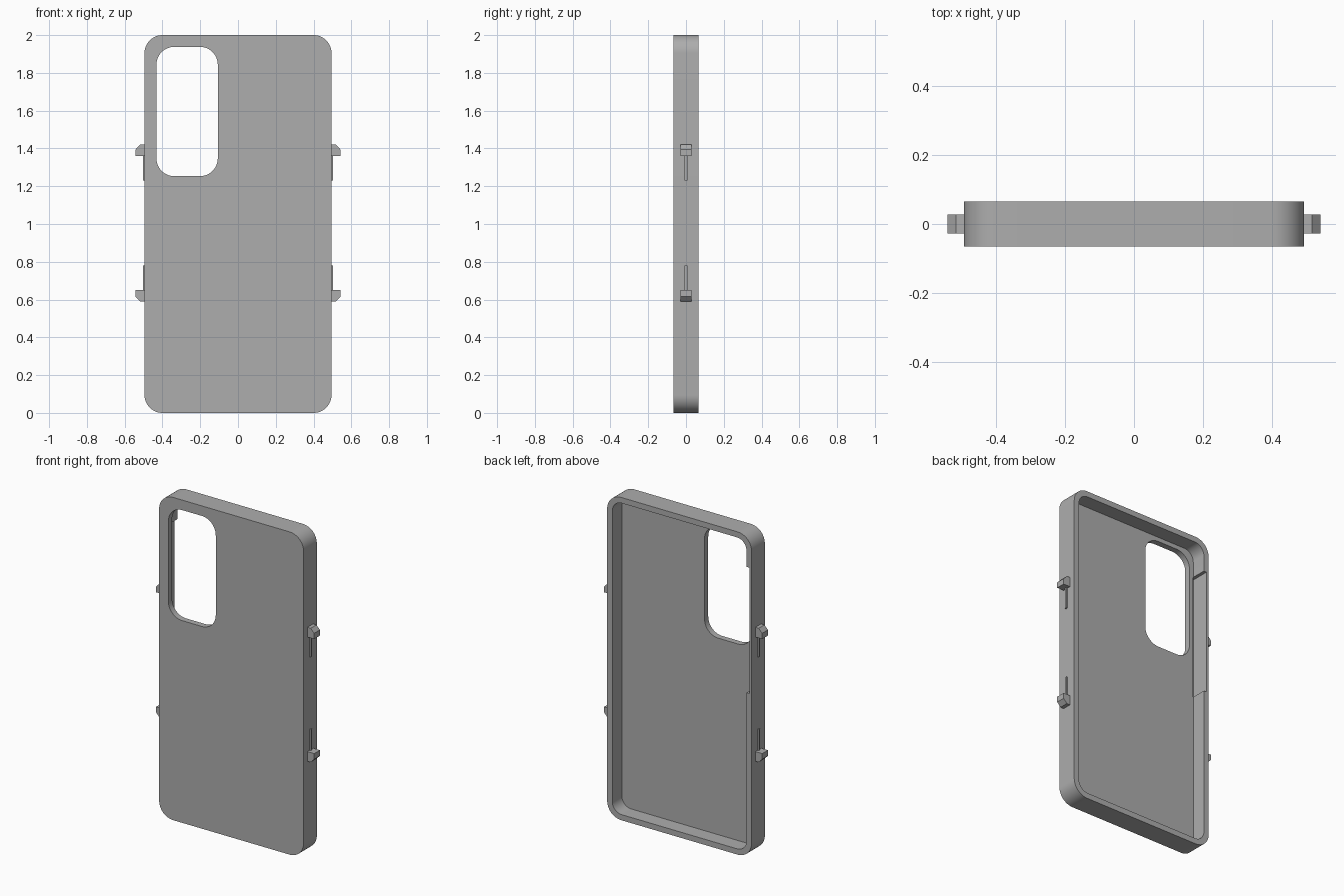
import bpy, bmesh, math

cube = bpy.data.objects.get("Cube")
if cube:
    bpy.data.objects.remove(cube, do_unlink=True)

grey = bpy.data.materials.new("mid grey")
grey.use_nodes = True
colour = (0.42, 0.42, 0.42, 1)
grey.diffuse_color = colour
grey.node_tree.nodes["Principled BSDF"].inputs["Base Color"].default_value = colour


def prism(name, outline, y0, y1):
    """Extrude an x-z outline from y0 to y1."""
    bm = bmesh.new()
    face = bm.faces.new([bm.verts.new((x, y0, z)) for x, z in outline])
    grown = bmesh.ops.extrude_face_region(bm, geom=[face])["geom"]
    verts = [v for v in grown if isinstance(v, bmesh.types.BMVert)]
    bmesh.ops.translate(bm, verts=verts, vec=(0, y1 - y0, 0))
    bmesh.ops.recalc_face_normals(bm, faces=bm.faces)
    mesh = bpy.data.meshes.new(name)
    bm.to_mesh(mesh)
    bm.free()
    mesh.materials.append(grey)
    obj = bpy.data.objects.new(name, mesh)
    bpy.context.collection.objects.link(obj)
    return obj


def rounded(x0, x1, z0, z1, r, steps=12):
    """Rectangle outline with round corners."""
    corners = [(x1 - r, z1 - r), (x0 + r, z1 - r), (x0 + r, z0 + r), (x1 - r, z0 + r)]
    points = []
    for i, (cx, cz) in enumerate(corners):
        for s in range(steps + 1):
            a = math.pi / 2 * (i + s / steps)
            points.append((cx + r * math.cos(a), cz + r * math.sin(a)))
    return points


def box(x0, x1, z0, z1):
    return [(x0, z0), (x1, z0), (x1, z1), (x0, z1)]


# Case shell: solid slab with the hollow, camera window and button recess cut out
shell = prism("case_shell", rounded(-0.495, 0.495, 0, 2, 0.095), -0.065, 0.065)
cutters = [
    prism("hollow_cutter", rounded(-0.46, 0.46, 0.035, 1.965, 0.065), -0.028, 0.2),
    prism("window_cutter", rounded(-0.432, -0.107, 1.253, 1.938, 0.095), -0.2, 0.01),
    prism("recess_cutter", box(-0.48, -0.459, 1.02, 1.8), -0.05, 0.2),
]
for cutter in cutters:
    cutter.hide_render = True
    mod = shell.modifiers.new(cutter.name, "BOOLEAN")
    mod.operation = "DIFFERENCE"
    mod.solver = "EXACT"
    mod.object = cutter
graph = bpy.context.evaluated_depsgraph_get()
shell.data = bpy.data.meshes.new_from_object(shell.evaluated_get(graph))
shell.modifiers.clear()
for cutter in cutters:
    bpy.data.objects.remove(cutter, do_unlink=True)

bpy.ops.object.select_all(action="DESELECT")
shell.select_set(True)
bpy.context.view_layer.objects.active = shell
bpy.ops.object.shade_smooth_by_angle(angle=math.radians(30))

# Side hooks with thin ribs, mirrored left-right and up-down
hook = [(0.49, 1.36), (0.542, 1.36), (0.542, 1.395), (0.518, 1.42), (0.49, 1.42)]
rib = box(0.49, 0.504, 1.23, 1.362)
for side, sx in (("left", 1), ("right", -1)):
    for level in ("upper", "lower"):
        def place(outline):
            return [(sx * x, z if level == "upper" else 2.01 - z) for x, z in outline]
        prism(f"{level}_{side}_hook", place(hook), -0.028, 0.028)
        prism(f"{level}_{side}_rib", place(rib), -0.007, 0.007)
